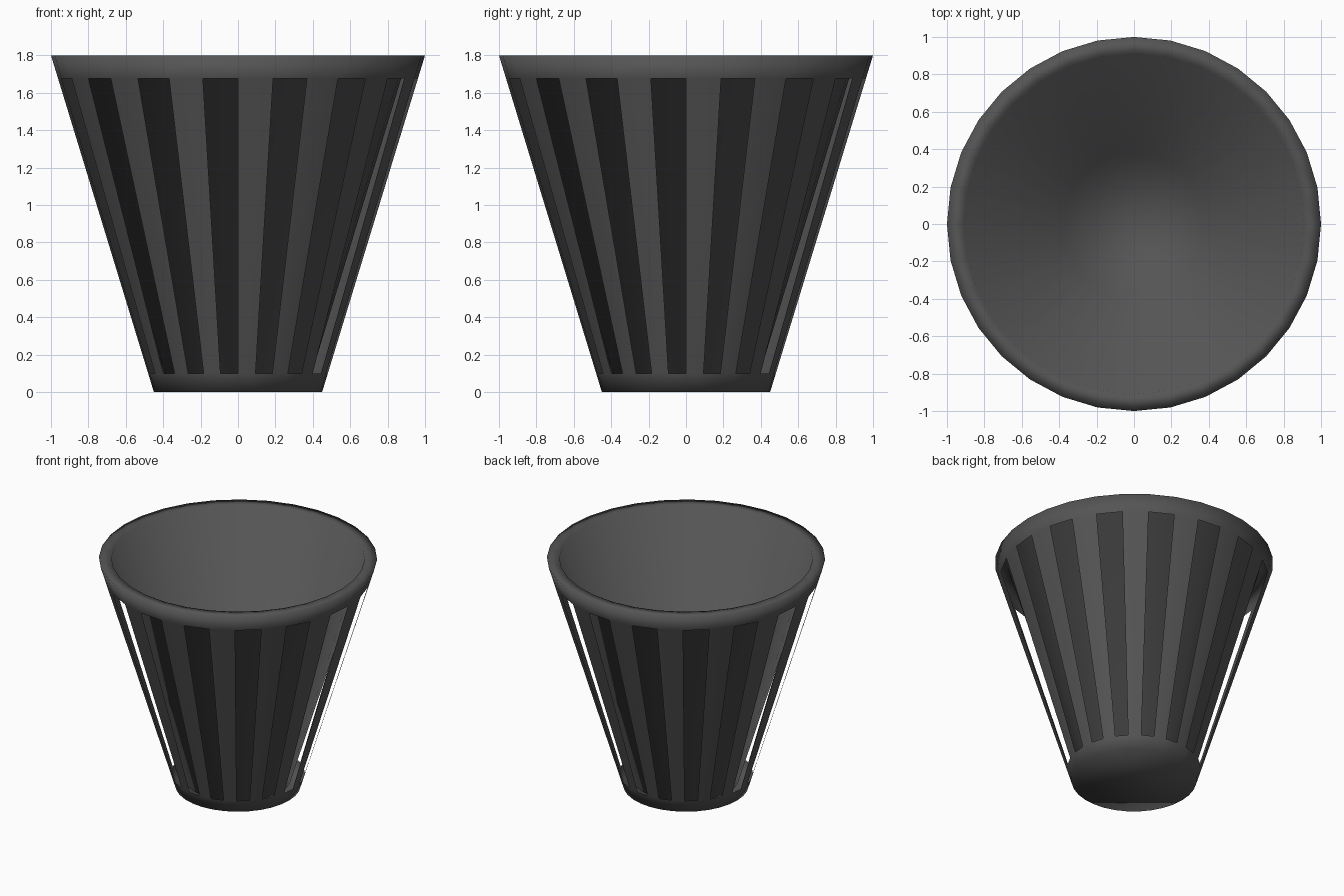
import bpy, bmesh, math

if "Cube" in bpy.data.objects:
    bpy.data.objects.remove(bpy.data.objects["Cube"])

SIDES = 32

mat = bpy.data.materials.new("dark_plastic")
mat.diffuse_color = (0.09, 0.09, 0.09, 1)
mat.use_nodes = True
mat.node_tree.nodes["Principled BSDF"].inputs["Base Color"].default_value = mat.diffuse_color


def ring(bm, r, z):
    step = 2 * math.pi / SIDES
    return [bm.verts.new((r * math.cos(i * step), r * math.sin(i * step), z))
            for i in range(SIDES)]


def bridge(bm, a, b, keep=lambda i: True):
    for i in range(SIDES):
        j = (i + 1) % SIDES
        if keep(i):
            bm.faces.new((a[i], a[j], b[j], b[i]))


def outer_r(z):
    return 0.45 + 0.55 * z / 1.8


bm = bmesh.new()

# slatted outer shell: bottom band, alternating slats, top band
shell = [ring(bm, outer_r(z), z) for z in (0, 0.1, 1.675, 1.8)]
bridge(bm, shell[0], shell[1])
bridge(bm, shell[1], shell[2], keep=lambda i: i % 2 == 0)
bridge(bm, shell[2], shell[3])
bm.faces.new(shell[0][::-1])

# rim and solid inner cup
cup_top = ring(bm, 0.91, 1.8)
cup_floor = ring(bm, 0.38, 0.05)
bridge(bm, shell[3], cup_top)
bridge(bm, cup_top, cup_floor)
bm.faces.new(cup_floor)

for f in bm.faces:
    f.smooth = True
mesh = bpy.data.meshes.new("waste_basket")
bm.to_mesh(mesh)
bm.free()
mesh.materials.append(mat)
basket = bpy.data.objects.new("waste_basket", mesh)
bpy.context.collection.objects.link(basket)
